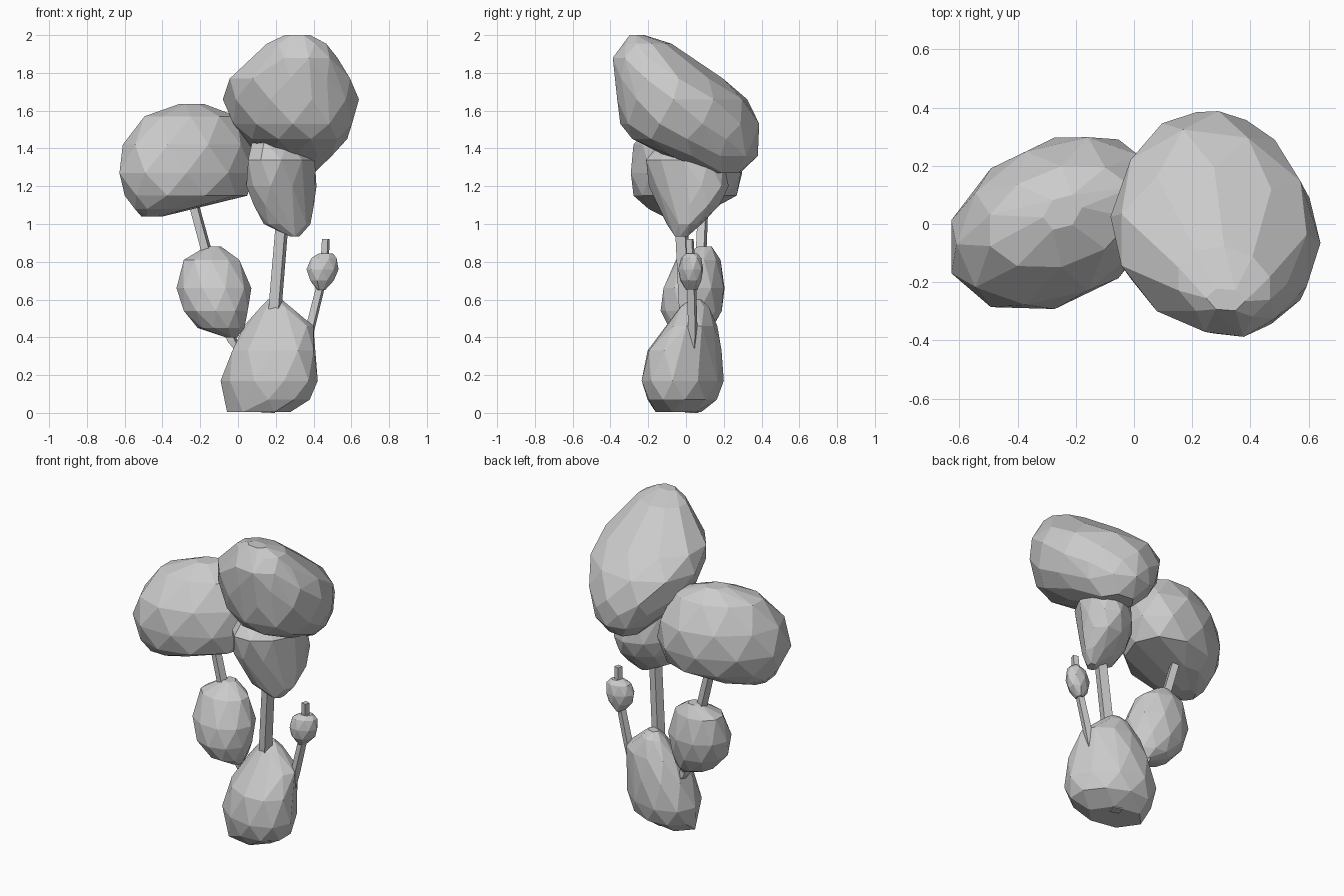
import bpy, bmesh, math


def finish(bm, name):
    bmesh.ops.recalc_face_normals(bm, faces=bm.faces[:])
    me = bpy.data.meshes.new(name)
    bm.to_mesh(me)
    bm.free()
    ob = bpy.data.objects.new(name, me)
    bpy.context.collection.objects.link(ob)
    return ob


def clump(name, levels, n=10, skew=0.0, grow=1.03):
    """Faceted boulder: hull of staggered rings (z, x_min, x_max, y_min, y_max).
    skew turns each oval diagonally in plan while keeping its extents."""
    bm = bmesh.new()
    for i, (z, x0, x1, y0, y1) in enumerate(levels):
        tiny = i in (0, len(levels) - 1)
        sides = 6 if tiny else n
        for k in range(sides):
            a = 2 * math.pi * (k + 0.5 * (i % 2)) / sides
            bm.verts.new(((x0 + x1) / 2 + (x1 - x0) / 2 * grow * math.cos(a),
                          (y0 + y1) / 2 + (y1 - y0) / 2 * grow * math.sin(a + skew), z))
    res = bmesh.ops.convex_hull(bm, input=bm.verts[:])
    inner = {v for v in res["geom_interior"] + res["geom_unused"]
             if isinstance(v, bmesh.types.BMVert)}
    bmesh.ops.delete(bm, geom=list(inner), context='VERTS')
    # merge nearly flat triangles into larger facets
    bmesh.ops.dissolve_limit(bm, angle_limit=math.radians(7),
                             verts=bm.verts[:], edges=bm.edges[:])
    return finish(bm, name)


def stem(name, path, sides=4):
    """Angular branch through (x, y, z, radius) points."""
    bm = bmesh.new()
    rings = []
    for x, y, z, r in path:
        rings.append([bm.verts.new((x + r * math.cos(2 * math.pi * (k + .3) / sides),
                                    y + r * math.sin(2 * math.pi * (k + .3) / sides), z))
                      for k in range(sides)])
    for a, b in zip(rings, rings[1:]):
        for k in range(sides):
            j = (k + 1) % sides
            bm.faces.new((a[k], a[j], b[j], b[k]))
    bm.faces.new(rings[0][::-1])
    bm.faces.new(rings[-1])
    return finish(bm, name)


# Large tilted clump at the top
clump("top_foliage", [
    (2.00, .25, .38, -.30, -.22), (1.955, .15, .47, -.33, -.08),
    (1.88, .10, .52, -.385, .03), (1.77, -.05, .60, -.37, .19),
    (1.66, -.07, .63, -.36, .32), (1.53, -.03, .61, -.34, .38),
    (1.45, .03, .57, -.28, .38), (1.36, .10, .50, -.10, .375),
    (1.27, .20, .40, .12, .29)], skew=-.13)

# Wide clump on the left
clump("left_foliage", [
    (1.635, -.31, -.18, -.02, .10), (1.57, -.50, .00, -.15, .20),
    (1.42, -.60, .07, -.27, .29), (1.27, -.635, .09, -.295, .30),
    (1.15, -.59, .04, -.27, .26), (1.08, -.55, -.20, -.20, .14),
    (1.04, -.51, -.40, -.12, .00)], skew=.28)

# Clump under the crown
clump("middle_foliage", [
    (1.44, .08, .32, -.13, .12), (1.34, .05, .41, -.215, .20),
    (1.20, .05, .41, -.19, .22), (1.10, .08, .405, -.145, .18),
    (1.00, .14, .38, -.10, .08), (.935, .27, .33, -.06, .01)], skew=.32)

# Lower left clump
clump("lower_left_foliage", [
    (.88, -.17, -.09, .06, .14), (.81, -.29, .01, -.05, .18),
    (.66, -.32, .065, -.12, .205), (.54, -.29, .055, -.13, .185),
    (.45, -.21, .03, -.09, .14), (.40, -.07, .00, .00, .08)], skew=-.05)

# Bulky clump on the ground
clump("base_foliage", [
    (.60, .16, .23, .02, .08), (.56, .12, .28, -.03, .12),
    (.46, .04, .39, -.09, .16), (.33, -.03, .40, -.20, .185),
    (.17, -.08, .41, -.225, .19), (.07, -.06, .38, -.20, .16),
    (.005, -.05, .27, -.16, .08)], skew=-.25, grow=1.05)

# Small bud on the right
clump("small_foliage", [
    (.845, .43, .50, .00, .06), (.82, .385, .525, -.025, .08),
    (.76, .365, .53, -.04, .09), (.70, .38, .51, -.03, .08),
    (.65, .42, .46, .00, .06)], n=8, skew=.2)

# Trunk and branches
stem("trunk", [(.16, .03, 0, .04), (.20, -.005, .6, .039), (.233, -.025, 1.0, .038),
               (.26, -.02, 1.35, .03)], sides=4)
stem("left_branch", [(.12, .03, .20, .03), (-.03, .06, .38, .03),
                     (-.165, .08, .85, .032), (-.26, .095, 1.2, .03)])
stem("right_branch", [(.33, .03, .25, .03), (.385, .035, .46, .028),
                      (.445, .03, .70, .026), (.46, .025, .82, .024),
                      (.465, .02, .92, .023)])
